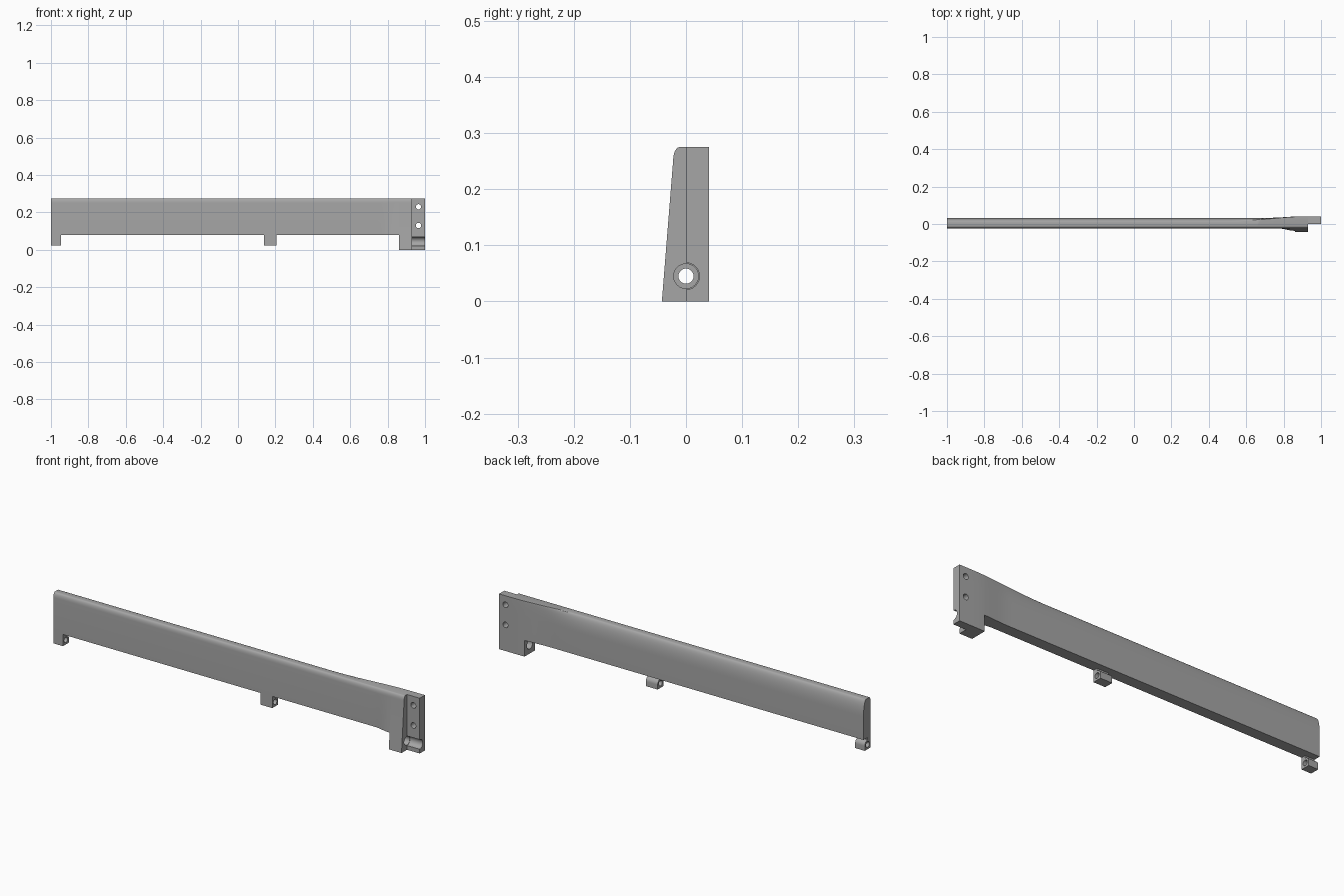
import bpy, bmesh, math

if "Cube" in bpy.data.objects:
    bpy.data.objects.remove(bpy.data.objects["Cube"])

grey = bpy.data.materials.new("plain grey")
grey.use_nodes = True
colour = (0.38, 0.38, 0.38, 1)
grey.diffuse_color = colour
grey.node_tree.nodes["Principled BSDF"].inputs["Base Color"].default_value = colour

TOP = 0.275       # top of the blade
AXIS_Z = 0.045    # height of the hinge axis


def ease(x, a, b):
    t = min(max((x - a) / (b - a), 0), 1)
    return t * t * (3 - 2 * t)


def loft(name, stations, section):
    """Skin the closed (y, z) outlines given by section(x)."""
    bm = bmesh.new()
    rings = [[bm.verts.new((x, y, z)) for y, z in section(x)] for x in stations]
    n = len(rings[0])
    for a, b in zip(rings, rings[1:]):
        for i in range(n):
            j = (i + 1) % n
            bm.faces.new((a[i], a[j], b[j], b[i]))
    bm.faces.new(rings[0])
    bm.faces.new(rings[-1][::-1])
    bmesh.ops.recalc_face_normals(bm, faces=bm.faces)
    mesh = bpy.data.meshes.new(name)
    bm.to_mesh(mesh)
    bm.free()
    mesh.materials.append(grey)
    ob = bpy.data.objects.new(name, mesh)
    bpy.context.collection.objects.link(ob)
    return ob


def drill(ob, radius, location, depth, rotation):
    """Cut a round hole, then drop the cutter."""
    bpy.ops.mesh.primitive_cylinder_add(vertices=32, radius=radius, depth=depth,
                                        location=location, rotation=rotation)
    cutter = bpy.context.object
    cutter.hide_render = True
    cutter.data.materials.append(grey)
    mod = ob.modifiers.new("hole", "BOOLEAN")
    mod.operation = "DIFFERENCE"
    mod.solver = "EXACT"
    mod.object = cutter
    bpy.context.view_layer.objects.active = ob
    bpy.ops.object.modifier_apply(modifier=mod.name)
    bpy.data.objects.remove(cutter)


def finish(ob):
    bpy.ops.object.select_all(action="DESELECT")
    ob.select_set(True)
    bpy.context.view_layer.objects.active = ob
    bpy.ops.object.shade_smooth_by_angle(angle=math.radians(30))


def blade_section(bottom):
    """Rounded blade outline that flares into a thick flat root."""
    def section(x):
        flare = ease(x, 0.77, 0.86)
        ridge = 0.012 + 0.029 * ease(x, 0.5, 0.93)
        back = max(0.033 + 0.008 * ease(x, 0.72, 0.9), ridge)
        pts = [(-0.023 - 0.02 * flare * (0.25 - bottom) / 0.25, bottom)]
        steps = 6
        for i in range(steps + 1):          # front top rounding
            a = math.pi / 2 * i / steps
            pts.append((-0.012 - 0.011 * math.cos(a), 0.25 + 0.025 * math.sin(a)))
        for i in range(10):                 # long back rounding
            a = math.pi / 2 * i / 9
            pts.append((ridge + (back - ridge) * math.sin(a),
                        0.195 + (TOP - 0.195) * math.cos(a)))
        pts.append((back, bottom))
        return pts
    return section


ALONG_X = (0, math.pi / 2, 0)
ALONG_Y = (math.pi / 2, 0, 0)

# Long blade
stations = [-1] + [0.5 + 0.02 * i for i in range(19)]
finish(loft("blade", stations, blade_section(0.08)))

# Thick root with the wide hinge bore
root = loft("blade_root", [0.86, 0.88, 0.905, 0.93], blade_section(0))
drill(root, 0.022, (0.895, 0, AXIS_Z), 0.2, ALONG_X)
finish(root)

# Mounting plate with hinge groove and two screw holes
plate = loft("mounting_plate", [0.93, 1],
             lambda x: [(0, 0), (0, TOP), (0.041, TOP), (0.041, 0)])
drill(plate, 0.024, (0.965, 0, AXIS_Z), 0.2, ALONG_X)
for z in (0.13, 0.23):
    drill(plate, 0.014, (0.965, 0.02, z), 0.2, ALONG_Y)
finish(plate)


# Hinge lugs, rounded at the back above the axis
def lug_section(x):
    r = 0.023
    arc = [(r * math.cos(a), AXIS_Z + r * math.sin(a))
           for a in (math.pi / 2 * i / 8 for i in range(9))]
    return [(-r, 0.08), (-r, AXIS_Z - r), (r, AXIS_Z - r)] + arc + [(0, 0.08)]


for name, x0, x1 in (("end_lug", -1, -0.947), ("middle_lug", 0.14, 0.205)):
    lug = loft(name, [x0, x1], lug_section)
    drill(lug, 0.0135, ((x0 + x1) / 2, 0, AXIS_Z), 0.2, ALONG_X)
    finish(lug)
